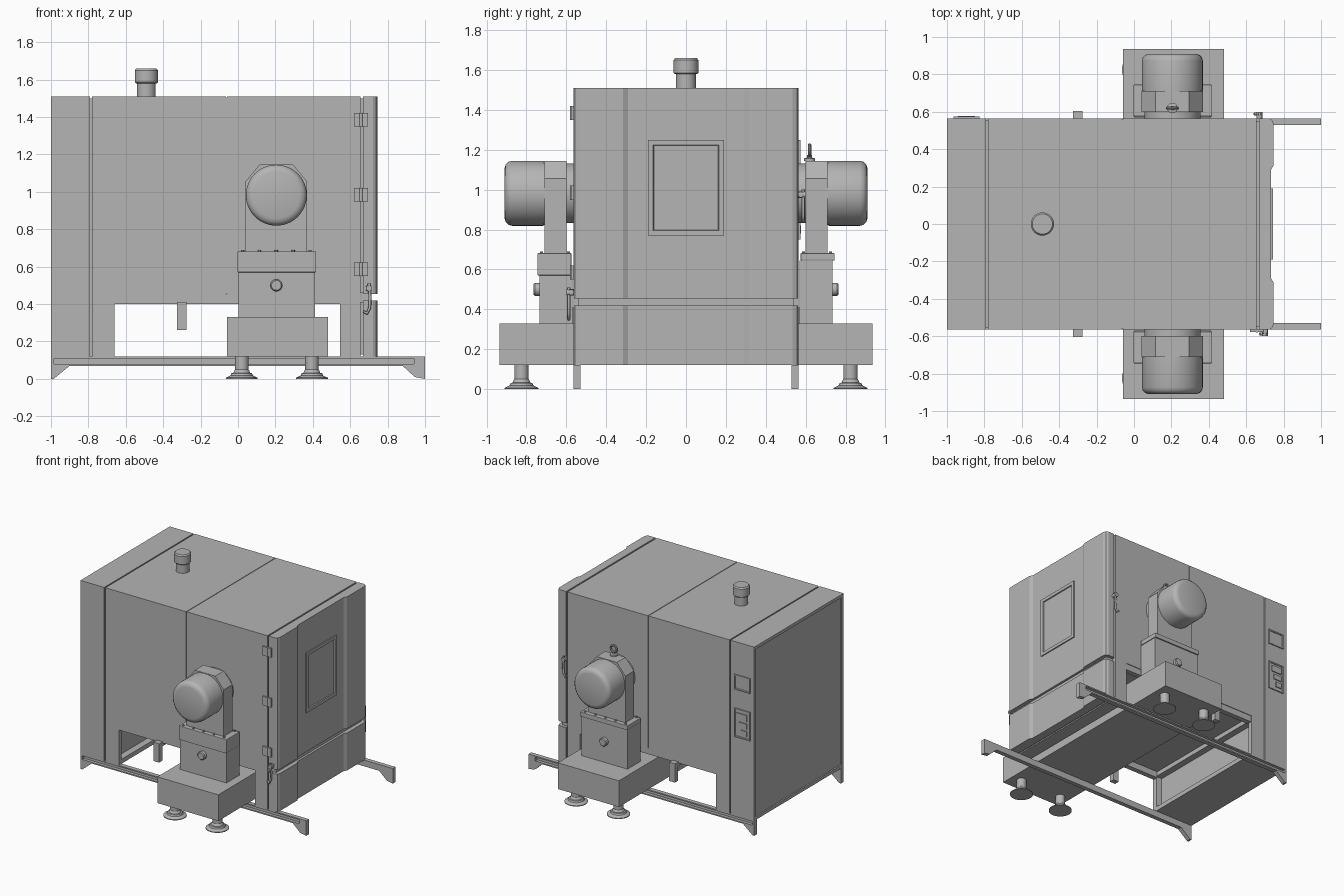
import bpy, bmesh, math
from mathutils import Matrix, Vector

if "Cube" in bpy.data.objects:
    bpy.data.objects.remove(bpy.data.objects["Cube"])

GREY = (0.46, 0.46, 0.46, 1)
metal = bpy.data.materials.new("machine grey")
metal.use_nodes = True
metal.diffuse_color = GREY
metal.node_tree.nodes["Principled BSDF"].inputs["Base Color"].default_value = GREY


def finish(name, bm, smooth=False):
    bmesh.ops.recalc_face_normals(bm, faces=bm.faces)
    mesh = bpy.data.meshes.new(name)
    bm.to_mesh(mesh)
    bm.free()
    mesh.materials.append(metal)
    ob = bpy.data.objects.new(name, mesh)
    bpy.context.collection.objects.link(ob)
    if smooth:
        bpy.ops.object.select_all(action='DESELECT')
        ob.select_set(True)
        bpy.context.view_layer.objects.active = ob
        bpy.ops.object.shade_smooth_by_angle(angle=math.radians(35))
    return ob


def box(name, x, y, z, bevel=0):
    """Box given by (min, max) pairs."""
    bm = bmesh.new()
    bmesh.ops.create_cube(bm, size=1)
    for v in bm.verts:
        v.co = [(a[0] + a[1]) / 2 + c * (a[1] - a[0]) for a, c in zip((x, y, z), v.co)]
    if bevel:
        bmesh.ops.bevel(bm, geom=bm.edges[:], offset=bevel, segments=2, affect='EDGES', profile=0.5)
    return finish(name, bm)


def prism(name, points, axis, lo, hi):
    """Extrude a 2D outline along y (points are x, z) or z (points are x, y)."""
    bm = bmesh.new()
    place = (lambda p, d: (p[0], d, p[1])) if axis == 'y' else (lambda p, d: (p[0], p[1], d))
    face = bm.faces.new([bm.verts.new(place(p, lo)) for p in points])
    top = bmesh.ops.extrude_face_region(bm, geom=[face])["geom"]
    step = Vector(place((0, 0), hi - lo))
    bmesh.ops.translate(bm, vec=step, verts=[g for g in top if isinstance(g, bmesh.types.BMVert)])
    return finish(name, bm)


def lathe(name, profile, at, direction=(0, 0, 1), n=32):
    """Turn a (radius, height) profile about a direction, with closed ends."""
    bm = bmesh.new()
    turn = Vector((0, 0, 1)).rotation_difference(Vector(direction)).to_matrix().to_4x4()
    m = Matrix.Translation(at) @ turn
    rings = [[bm.verts.new(m @ Vector((r * math.cos(t), r * math.sin(t), h)))
              for t in (math.tau * i / n for i in range(n))] for r, h in profile]
    for a, b in zip(rings, rings[1:]):
        for i in range(n):
            bm.faces.new((a[i], a[(i + 1) % n], b[(i + 1) % n], b[i]))
    bm.faces.new(rings[0])
    bm.faces.new(rings[-1])
    return finish(name, bm, True)


def recessed(name, x, y, z, side, border, depth):
    """Box with a framed, sunken panel on the face that looks along side."""
    ob = box(name, x, y, z)
    bm = bmesh.new()
    bm.from_mesh(ob.data)
    bm.normal_update()
    d = Vector(side)
    face = max(bm.faces, key=lambda f: f.normal.dot(d))
    bmesh.ops.inset_region(bm, faces=[face], thickness=border)
    bmesh.ops.inset_region(bm, faces=[face], thickness=0.004, depth=-depth)
    bm.to_mesh(ob.data)
    bm.free()
    return ob


W = 0.565
SIDES = ((-1, "front"), (1, "back"))

# Control cabinet with a sunken end panel
recessed("control_cabinet", (-1, -0.79), (-W, W), (0.12, 1.51), (-1, 0, 0), 0.035, 0.008)
box("cabinet_seam", (-0.79, -0.78), (-W + 0.012, W - 0.012), (0.12, 1.5))
recessed("cabinet_foot", (-0.78, -0.66), (-W, W), (0.12, 0.45), (1, 0, 0), 0.05, 0.05)
recessed("display_panel", (-0.965, -0.825), (W, 0.574), (1.13, 1.25), (0, 1, 0), 0.014, 0.005)
recessed("switch_panel", (-0.965, -0.825), (W, 0.574), (0.75, 0.98), (0, 1, 0), 0.014, 0.005)
for k, (lo, hi) in enumerate(((0.90, 0.95), (0.84, 0.88), (0.78, 0.82))):
    box(f"switch_{k}", (-0.94, -0.85 - 0.02 * k), (W, 0.577), (lo, hi))

# Test chamber in two sections with fine seams
box("chamber_rear_section", (-0.78, -0.063), (-W, W), (0.45, 1.51))
box("chamber_seam", (-0.063, -0.058), (-W + 0.006, W - 0.006), (0.455, 1.504))
box("chamber_front_section", (-0.058, 0.655), (-W, W), (0.45, 1.51))
box("door_gasket", (0.655, 0.667), (-W + 0.015, W - 0.015), (0.46, 1.5))
box("lower_gasket", (0.655, 0.667), (-W + 0.015, W - 0.015), (0.13, 0.41))
box("lower_support", (0.545, 0.655), (-W, W), (0.12, 0.45))
for s, label in SIDES:
    box(f"{label}_chamber_beam", (-0.66, 0.545), sorted((s * 0.56, s * 0.52)), (0.40, 0.45))
box("cross_beam", (-0.1, -0.06), (-0.52, 0.52), (0.40, 0.45))

# Door and lower door share one outline with raised, rounded outer bands
half = [(0.667, W), (0.722, W), (0.738, 0.556), (0.747, 0.535), (0.747, 0.315), (0.733, 0.29)]
outline = half + [(x, -y) for x, y in reversed(half)]
prism("door", outline, 'z', 0.455, 1.51)
prism("lower_door", outline, 'z', 0.12, 0.42)
box("door_gap_fill", (0.66, 0.715), (-0.54, 0.54), (0.41, 0.46))
recessed("door_window", (0.73, 0.742), (-0.19, 0.19), (0.77, 1.25), (1, 0, 0), 0.036, 0.008)

# Hinges on the front edge
for z in (0.585, 0.985, 1.385):
    for lo, hi in ((0.62, 0.656), (0.66, 0.695)):
        box("hinge_leaf", (lo, hi), (-0.577, -W), (z - 0.036, z + 0.036))
    lathe("hinge_pin", [(0.009, 0), (0.009, 0.072)], (0.658, -0.572, z - 0.036), n=12)

# Door latches: a keeper, a pivot and a curved lever
for s, label, x, z in ((-1, "front", 0.70, 0.49), (1, "back", 0.67, 0.98)):
    near, far = s * W, s * 0.585
    box(f"{label}_latch_keeper", (x - 0.015, x + 0.015), sorted((near, far)), (z - 0.02, z + 0.01), 0.004)
    lathe(f"{label}_latch_pivot", [(0.016, 0), (0.016, 0.035)], (x, near, z - 0.005), (0, s, 0), 16)
    curve = bpy.data.curves.new(f"{label}_latch_lever", 'CURVE')
    curve.dimensions = '3D'
    curve.bevel_depth = 0.008
    curve.bevel_resolution = 2
    path = [(0, 0.02), (0.006, -0.05), (0.004, -0.11), (-0.01, -0.14), (-0.028, -0.13)]
    sp = curve.splines.new('POLY')
    sp.points.add(len(path) - 1)
    for p, (dx, dz) in zip(sp.points, path):
        p.co = (x + dx, s * 0.588, z + dz, 1)
    curve.materials.append(metal)
    bpy.context.collection.objects.link(bpy.data.objects.new(f"{label}_latch_lever", curve))

# Roof vent
lathe("vent_pipe", [(0.05, 0), (0.05, 0.08)], (-0.49, 0, 1.51))
lathe("vent_cap", [(0.056, 0), (0.062, 0.006), (0.062, 0.07), (0.054, 0.08)], (-0.49, 0, 1.58))

# Floor rails as channels with bracket feet, and hanging drain struts
for s, label in SIDES:
    y_out, y_in = s * W, s * 0.53
    y = sorted((y_out, y_in))
    box(f"{label}_rail_web", (-1, 1), sorted((y_in, s * 0.54)), (0.07, 0.12))
    for lo, hi in ((0.07, 0.08), (0.11, 0.12)):
        box(f"{label}_rail_flange", (-1, 1), y, (lo, hi))
    prism(f"{label}_left_bracket", [(0.88, 0.07), (0.945, 0.01), (1, 0), (1, 0.12), (0.94, 0.12), (0.94, 0.07)], 'y', *y)
    prism(f"{label}_right_bracket", [(-0.9, 0.07), (-0.985, 0), (-1, 0), (-1, 0.12), (-0.985, 0.12), (-0.985, 0.07)], 'y', *y)
    box(f"{label}_drain_arm", (-0.325, -0.275), sorted((s * 0.45, s * 0.605)), (0.375, 0.41))
    box(f"{label}_drain_strut", (-0.325, -0.275), sorted((s * 0.565, s * 0.605)), (0.26, 0.41))

# Drive base across the whole machine, on levelling feet
box("drive_base", (-0.06, 0.48), (-0.935, 0.935), (0.12, 0.33))
foot = [(0.085, 0), (0.085, 0.006), (0.06, 0.018), (0.055, 0.03), (0.045, 0.032), (0.04, 0.045), (0.036, 0.05), (0.036, 0.12)]
for x in (0.02, 0.395):
    for y in (-0.825, 0.825):
        lathe("levelling_foot", foot, (x, y, 0))

# Drive units on both sides
CX, CZ = 0.205, 0.982
for s, label in SIDES:
    cap_z = 0.57 if s < 0 else 0.645
    box(f"{label}_pedestal", (0.003, 0.412), sorted((s * 0.57, s * 0.735)), (0.33, cap_z))
    box(f"{label}_pedestal_cap", (-0.003, 0.418), sorted((s * 0.575, s * 0.745)), (cap_z, 0.682), 0.004)
    for i in range(5):
        for y in (0.725, 0.59):
            lathe(f"{label}_cap_bolt", [(0.009, 0), (0.009, 0.01)], (0.025 + 0.09 * i, s * y, 0.68), n=6)
    lathe(f"{label}_pedestal_knob", [(0.032, 0), (0.032, 0.025), (0.026, 0.032)], (CX, s * 0.733, 0.5), (0, s, 0), 24)
    # Upright carrier with an angular top
    side = [(0.165, 0.68), (0.165, 1.055), (0.09, 1.145)]
    carrier = [(CX + x, z) for x, z in side] + [(CX - x, z) for x, z in reversed(side)]
    prism(f"{label}_carrier", carrier, 'y', *sorted((s * 0.60, s * 0.71)))
    motor = [(0.15, 0), (0.15, 0.15), (0.163, 0.152), (0.163, 0.31), (0.158, 0.328), (0.145, 0.341), (0.125, 0.347)]
    lathe(f"{label}_motor", motor, (CX, s * 0.563, CZ), (0, s, 0), 48)
    lathe(f"{label}_motor_flange", [(0.16, 0), (0.16, 0.02)], (CX, s * 0.70, CZ), (0, s, 0), 48)

# Lifting eye on the back carrier
lathe("lifting_eye_base", [(0.028, 0), (0.028, 0.014), (0.012, 0.018), (0.012, 0.03)], (CX, 0.62, 1.143), n=20)
bpy.ops.mesh.primitive_torus_add(location=(CX, 0.62, 1.197), rotation=(math.pi / 2, 0, 0),
                                 major_radius=0.026, minor_radius=0.009, major_segments=24, minor_segments=10)
eye = bpy.context.object
eye.name = "lifting_eye"
eye.data.materials.append(metal)
bpy.ops.object.shade_smooth_by_angle()
